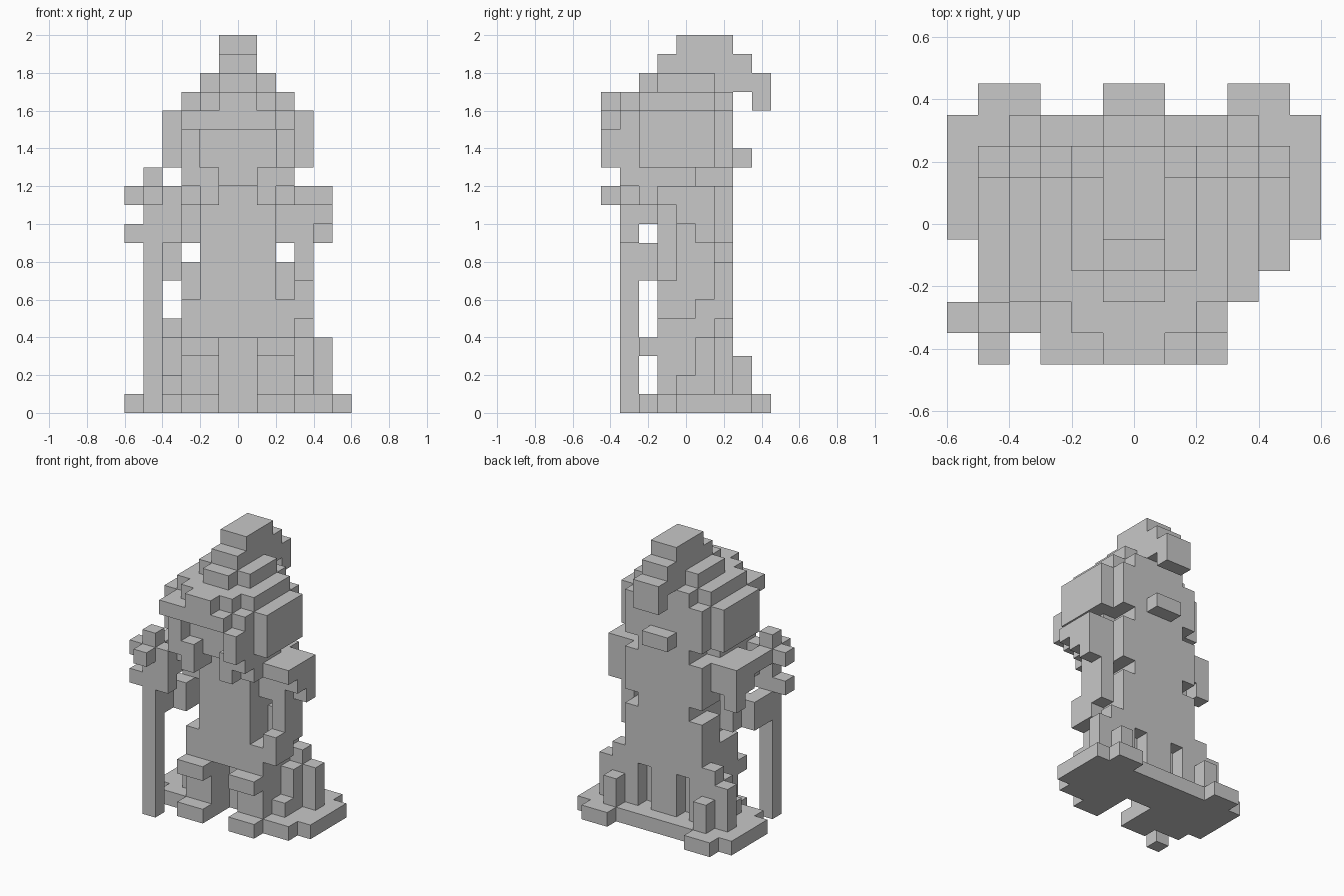
import bpy
import bmesh

UNIT = 0.1
HALF_DEPTH = 0.45

start_cube = bpy.data.objects.get("Cube")
if start_cube:
    bpy.data.objects.remove(start_cube, do_unlink=True)

stone = bpy.data.materials.new("stone grey")
stone.use_nodes = True
colour = (0.58, 0.58, 0.58, 1)
stone.diffuse_color = colour
stone.node_tree.nodes["Principled BSDF"].inputs["Base Color"].default_value = colour


def make_object(name, boxes, side):
    """Join blocks given as x, y and z ranges in grid steps, y counted from the front."""
    bm = bmesh.new()
    for x_range, y_range, z_range in boxes:
        cube = bmesh.ops.create_cube(bm, size=1)
        for vert in cube["verts"]:
            x = x_range[vert.co.x > 0] * UNIT * side
            y = y_range[vert.co.y > 0] * UNIT - HALF_DEPTH
            z = z_range[vert.co.z > 0] * UNIT
            vert.co = (x, y, z)
    bmesh.ops.recalc_face_normals(bm, faces=bm.faces)
    mesh = bpy.data.meshes.new(name)
    bm.to_mesh(mesh)
    bm.free()
    mesh.materials.append(stone)
    part_object = bpy.data.objects.new(name, mesh)
    bpy.context.scene.collection.objects.link(part_object)


def part(name, *boxes):
    make_object(name, boxes, 1)


def pair(name, *boxes):
    make_object("left_" + name, boxes, 1)
    make_object("right_" + name, boxes, -1)


# Ground-level hem, open between the feet
part("hem_back", ((-6, 6), (5, 8), (0, 1)))
pair("hem_side",
     ((1, 6), (4, 5), (0, 1)),
     ((1, 5), (3, 4), (0, 1)),
     ((3, 5), (8, 9), (0, 1)))

# Feet, legs and knees
pair("foot", ((1, 3), (2, 3), (0, 1)))
pair("leg",
     ((1, 3), (3, 6), (0, 4)),
     ((2, 3), (6, 7), (1, 4)))
pair("knee", ((1, 3), (2, 3), (3, 4)))
part("rear_drape", ((-1, 1), (5, 7), (0, 4)))

# Flared robe folds
pair("robe_fold",
     ((3, 4), (4, 7), (1, 2)),
     ((3, 4), (5, 7), (2, 4)),
     ((4, 5), (6, 7), (1, 4)),
     ((3, 4), (7, 8), (1, 3)))
pair("robe_ledge", ((3, 4), (6, 7), (4, 5)))

# Robe and torso
part("robe",
     ((-3, 3), (3, 7), (4, 6)),
     ((-2, 2), (3, 7), (6, 13)))
pair("robe_side",
     ((2, 3), (5, 7), (6, 8)),
     ((2, 3), (4, 7), (9, 12)))

# Arms with hanging cuffs
pair("arm",
     ((3, 5), (3, 6), (11, 12)),
     ((3, 5), (4, 6), (10, 11)),
     ((4, 5), (5, 6), (9, 10)),
     ((3, 4), (4, 5), (7, 10)))
part("left_sleeve_drape",
     ((3, 4), (3, 5), (5, 7)),
     ((3, 4), (5, 6), (6, 10)))
part("right_forearm",
     ((-4, -3), (3, 5), (7, 9)),
     ((-5, -4), (2, 4), (7, 9)),
     ((-4, -3), (1, 4), (10, 11)))
part("right_hand", ((-6, -3), (1, 2), (9, 10)))

# Staff with a pronged top
part("staff", ((-5, -4), (1, 2), (0, 13)))
part("staff_prongs",
     ((-6, -3), (1, 2), (11, 12)),
     ((-5, -4), (0, 3), (11, 12)))

# Head, hair and beard
part("head", ((-3, 3), (2, 7), (13, 16)))
pair("hair_side", ((3, 4), (2, 6), (13, 16)))
pair("hair_strand",
     ((2, 3), (1, 5), (12, 13)),
     ((2, 3), (2, 4), (11, 12)))
part("left_hair_lock", ((2, 3), (0, 2), (13, 15)))
part("right_hair_lock", ((-3, -2), (1, 2), (13, 15)))
pair("moustache", ((1, 2), (1, 3), (11, 13)))
part("beard", ((-1, 1), (2, 3), (12, 13)))
part("hair_knot", ((-1, 1), (7, 8), (13, 14)))

# Hat brim, stepped towards the front
part("hat_brim",
     ((-3, 2), (0, 2), (15, 16)),
     ((2, 3), (1, 2), (15, 16)),
     ((-3, 3), (2, 6), (16, 17)),
     ((-2, 2), (1, 7), (16, 17)),
     ((-1, 1), (0, 1), (16, 17)))

# Hat crown with its tip folded down behind
part("hat_crown",
     ((-2, 2), (3, 6), (17, 18)),
     ((-1, 1), (2, 9), (17, 18)),
     ((-1, 1), (3, 8), (18, 19)),
     ((-1, 1), (4, 7), (19, 20)))
part("hat_tip", ((-1, 1), (8, 9), (16, 17)))
